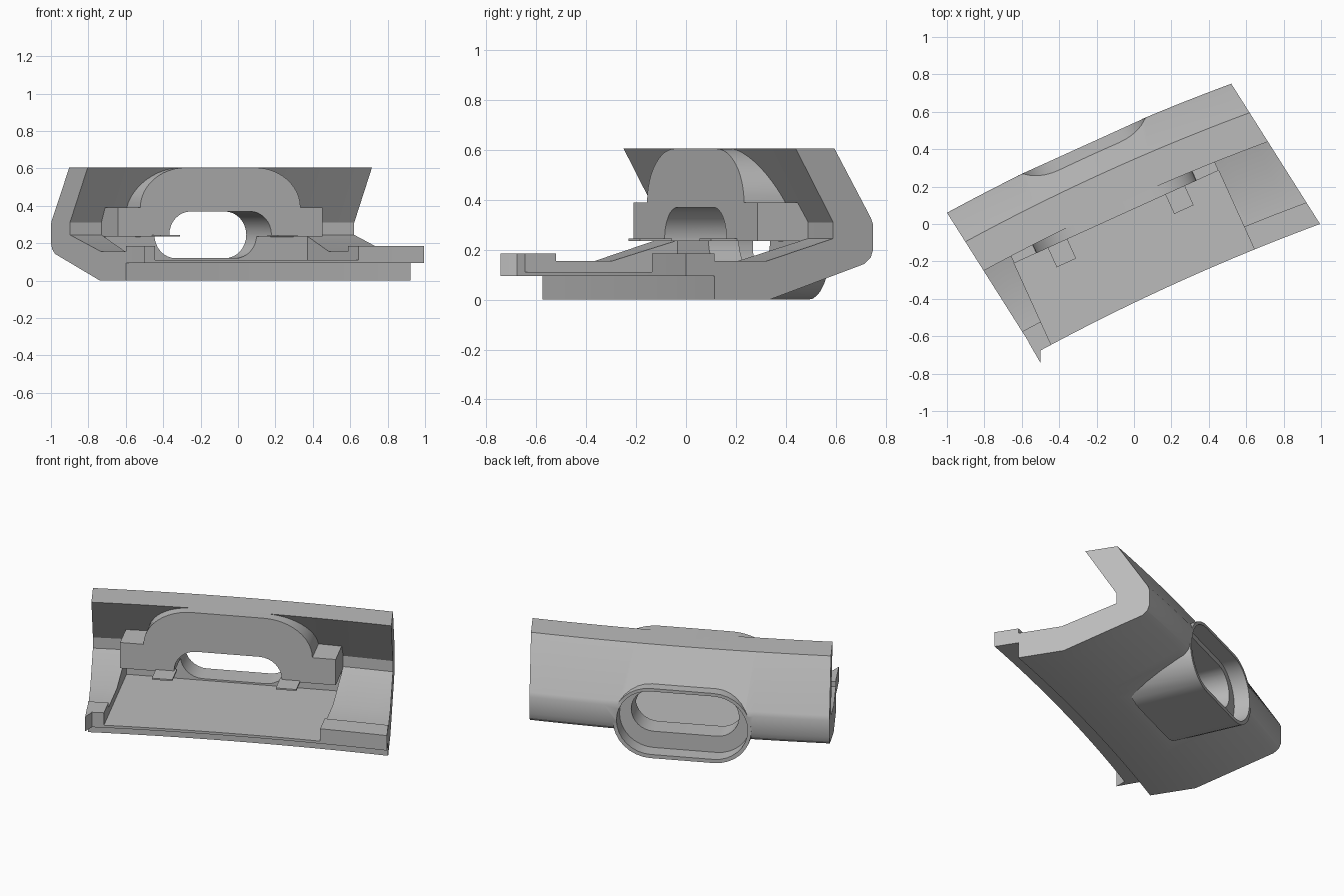
import bpy, bmesh, math
from mathutils import Vector

cube = bpy.data.objects.get("Cube")
if cube:
    bpy.data.objects.remove(cube, do_unlink=True)

grey = bpy.data.materials.new("plain grey")
grey.use_nodes = True
COLOUR = (0.5, 0.5, 0.5, 1)
grey.diffuse_color = COLOUR
grey.node_tree.nodes["Principled BSDF"].inputs["Base Color"].default_value = COLOUR

# Plan frame: a runs along the bracket, b runs towards its back
ANGLE = math.radians(24.4)
U = Vector((math.cos(ANGLE), math.sin(ANGLE), 0))
N = Vector((-math.sin(ANGLE), math.cos(ANGLE), 0))
MID = -0.07


def loft(name, rings):
    """Closed solid through a list of matching rings of points."""
    bm = bmesh.new()
    loops = [[bm.verts.new(p) for p in ring] for ring in rings]
    for r, s in zip(loops, loops[1:]):
        for i in range(len(r)):
            j = (i + 1) % len(r)
            bm.faces.new((r[i], r[j], s[j], s[i]))
    bm.faces.new(loops[0][::-1])
    bm.faces.new(loops[-1])
    bmesh.ops.recalc_face_normals(bm, faces=bm.faces)
    mesh = bpy.data.meshes.new(name)
    bm.to_mesh(mesh)
    bm.free()
    obj = bpy.data.objects.new(name, mesh)
    bpy.context.collection.objects.link(obj)
    mesh.materials.append(grey)
    return obj


def prism(name, outline, front, back):
    """Extrude an (a, z) outline along b; back may depend on z."""
    depth = back if callable(back) else lambda z: back
    return loft(name, [[U * (MID + a) + N * front + Vector((0, 0, z)) for a, z in outline],
                       [U * (MID + a) + N * depth(z) + Vector((0, 0, z)) for a, z in outline]])


def box(half, low, high):
    return [(-half, low), (half, low), (half, high), (-half, high)]


def stadium(flat, radius, height, steps=16):
    pts = []
    for side, start in ((1, -90), (-1, 90)):
        for i in range(steps + 1):
            t = math.radians(start + 180 * i / steps)
            pts.append((side * flat + radius * math.cos(t), height + radius * math.sin(t)))
    return pts


def combine(target, tool, operation):
    mod = target.modifiers.new("combine", 'BOOLEAN')
    mod.operation, mod.object, mod.solver = operation, tool, 'EXACT'
    bpy.context.view_layer.update()
    done = bpy.data.meshes.new_from_object(
        target.evaluated_get(bpy.context.evaluated_depsgraph_get()))
    target.modifiers.clear()
    target.data = done
    bpy.data.objects.remove(tool, do_unlink=True)


# Body: hooked section carried along a shallow arc, both ends cut parallel
section = [(.155, .605), (.008, .325), (0, .3), (0, .2), (.01, .168), (.035, .143),
           (.415, 0), (.635, 0), (.635, .095), (.75, .095), (.75, .185), (.635, .185),
           (.635, .155), (.425, .155), (.16, .245), (.16, .31), (.31, .605)]
start, end = Vector((-1, .06, 0)), Vector((.52, .75, 0))
slant = Vector((.633, -1, 0))
rings = []
for i in range(21):
    t = i / 20
    p = start.lerp(end, t) + N * 0.03 * 4 * t * (1 - t)
    rings.append([p + slant * q + Vector((0, 0, z)) for q, z in section])
body = loft("bracket_body", rings)

# Oval collar on the back, front pocket, counterbore and through hole
FLAT = 0.175
HOLE = (FLAT, 0.125, 0.245)
combine(body, prism("collar", stadium(FLAT, .21, .21), .08, .492), 'UNION')
combine(body, prism("pocket", box(.6, .11, .24), -1, .266), 'DIFFERENCE')
combine(body, prism("counterbore", stadium(FLAT, .19, .212), .4, .7), 'DIFFERENCE')
combine(body, prism("body_hole", stadium(*HOLE), 0, .7), 'DIFFERENCE')

# Arched block with square shoulders, running back into the leaning wall
arch = [(.2 + .27 * math.sin(t), .39 + .215 * math.cos(t))
        for t in (math.pi / 2 * i / 12 for i in range(13))]
right = [(.6, .235), (.6, .39)] + arch[::-1]
outline = right + [(-a, z) for a, z in right[::-1]]
block = prism("arched_block", outline, .0737,
              lambda z: .204 + .175 * min(1, (.605 - z) / .3))
combine(block, prism("block_hole", stadium(*HOLE), -.1, .7), 'DIFFERENCE')

# Thin clips under the arch
clips = []
for side, name in ((-1, "right_clip"), (1, "left_clip")):
    pts = [(side * .345 + a, z) for a, z in box(.057, .235, .244)]
    clips.append(prism(name, pts, -.04, .1))

# Pointed tab at one front corner
tab_plan = [(-.565, -.63), (-.5, -.743), (-.5, -.675), (-.493, -.645),
            (-.478, -.625), (-.458, -.615), (-.5, -.6)]
tab = loft("corner_tab", [[Vector((x, y, z)) for x, y in tab_plan] for z in (.0955, .1845)])

for obj in [body, block, tab] + clips:
    bpy.ops.object.select_all(action='DESELECT')
    obj.select_set(True)
    bpy.context.view_layer.objects.active = obj
    bpy.ops.object.shade_smooth_by_angle(angle=math.radians(25))
